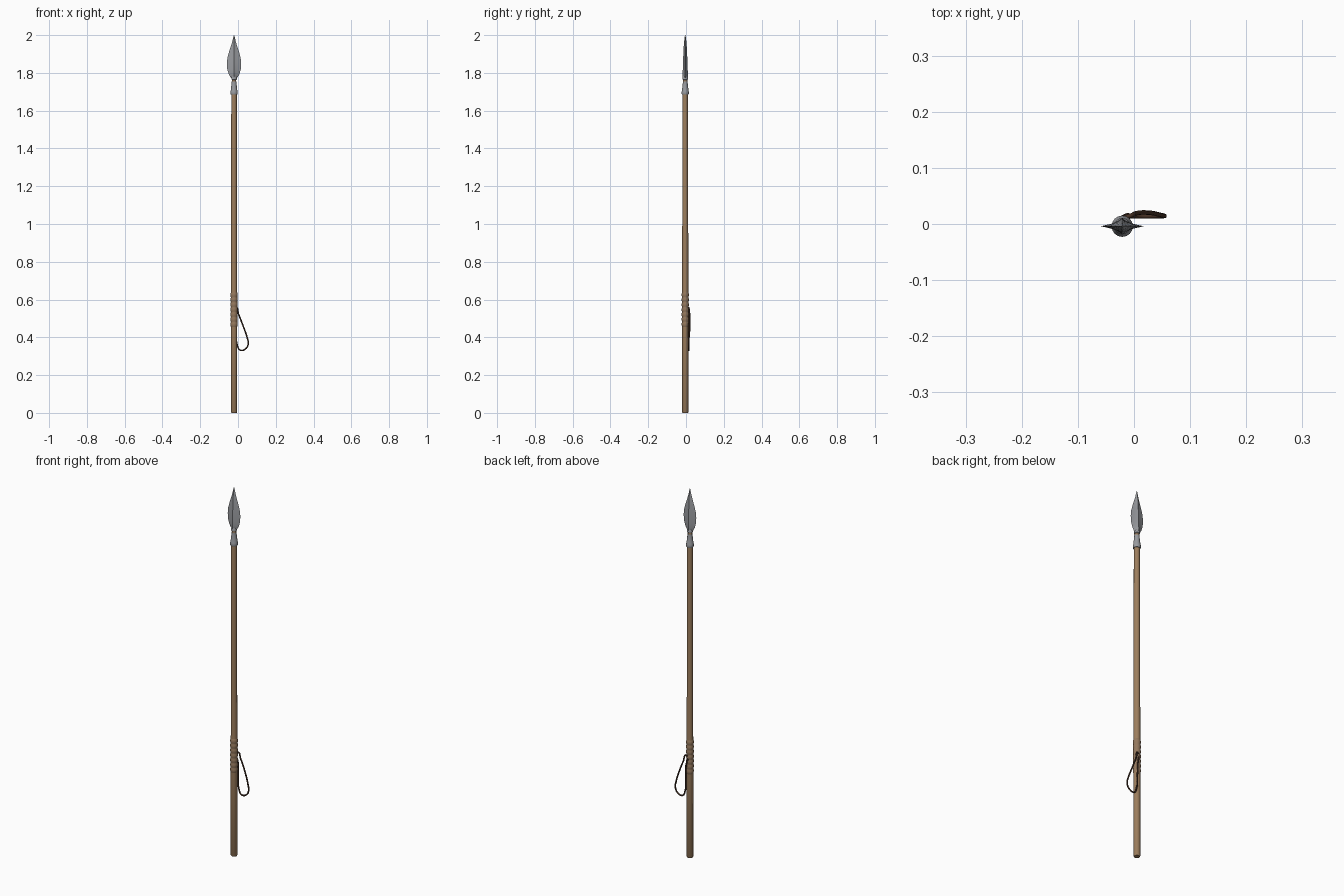
import bpy, bmesh, math
from mathutils import Vector

if "Cube" in bpy.data.objects:
    bpy.data.objects.remove(bpy.data.objects["Cube"])

CX, CY = -0.021, -0.004   # shaft axis


def material(name, rgb):
    m = bpy.data.materials.new(name)
    m.diffuse_color = (*rgb, 1)
    m.use_nodes = True
    m.node_tree.nodes["Principled BSDF"].inputs["Base Color"].default_value = m.diffuse_color
    return m


wood = material("wood", (0.34, 0.21, 0.11))
cord = material("cord", (0.30, 0.19, 0.11))
leather = material("leather", (0.06, 0.03, 0.018))
steel = material("steel", (0.32, 0.33, 0.35))


def loft(name, rings, mat, angle=40):
    """Skin a list of equal-length point rings and cap both ends."""
    bm = bmesh.new()
    vs = [[bm.verts.new(p) for p in ring] for ring in rings]
    n = len(rings[0])
    for a, b in zip(vs, vs[1:]):
        for i in range(n):
            j = (i + 1) % n
            bm.faces.new((a[i], a[j], b[j], b[i]))
    bm.faces.new(vs[0][::-1])
    bm.faces.new(vs[-1])
    me = bpy.data.meshes.new(name)
    bm.to_mesh(me)
    bm.free()
    me.materials.append(mat)
    ob = bpy.data.objects.new(name, me)
    bpy.context.collection.objects.link(ob)
    bpy.ops.object.select_all(action='DESELECT')
    ob.select_set(True)
    bpy.context.view_layer.objects.active = ob
    bpy.ops.object.shade_smooth_by_angle(angle=math.radians(angle))
    return ob


def turned(name, profile, mat, sides=16):
    """Round part from (z, radius) pairs about the shaft axis."""
    rings = [[(CX + r * math.cos(2 * math.pi * i / sides),
               CY + r * math.sin(2 * math.pi * i / sides), z)
              for i in range(sides)] for z, r in profile]
    return loft(name, rings, mat)


# Wooden shaft, slightly tapered
turned("shaft", [(0, 0.014), (0.004, 0.0165), (0.6, 0.0165), (1.2, 0.0155),
                 (1.7, 0.0145), (1.75, 0.012), (1.785, 0.010)], wood)

# Metal socket below the blade
turned("socket", [(1.685, 0.0175), (1.688, 0.019), (1.70, 0.019), (1.705, 0.0175),
                  (1.75, 0.0125), (1.755, 0.0125), (1.757, 0.010)], steel)
turned("blade_collar", [(1.762, 0.010), (1.766, 0.0145), (1.775, 0.0145), (1.785, 0.010)], steel)

# Leaf blade with a raised central ridge: (z, half width, half thickness)
blade = [(1.768, 0.011, 0.0135), (1.778, 0.020, 0.0145), (1.795, 0.029, 0.0140),
         (1.82, 0.036, 0.013), (1.85, 0.038, 0.012), (1.88, 0.035, 0.011),
         (1.91, 0.027, 0.0095), (1.94, 0.017, 0.008), (1.965, 0.0095, 0.006),
         (1.985, 0.005, 0.004), (2.0, 0.0008, 0.0008)]
section = [(1, 0), (0.45, 0.4), (0, 1), (-0.45, 0.4),
           (-1, 0), (-0.45, -0.4), (0, -1), (0.45, -0.4)]
loft("blade", [[(CX + u * w, CY + v * t, z) for u, v in section]
               for z, w, t in blade], steel, 30)

# Cord grip: a row of rounded wraps
grip = [(0.454, 0.016)]
wraps, z0, pitch = 7, 0.456, 0.026
for k in range(wraps):
    for f, r in ((0.08, 0.0172), (0.3, 0.0190), (0.7, 0.0190), (0.92, 0.0172)):
        grip.append((z0 + (k + f) * pitch, r))
grip.append((0.64, 0.016))
turned("grip_wrap", grip, cord)

# Leather wrist loop hanging from the grip
path = [(-0.012, 0.013, 0.557), (0.003, 0.019, 0.522), (0.028, 0.020, 0.458),
        (0.048, 0.016, 0.400), (0.054, 0.014, 0.365), (0.040, 0.014, 0.339),
        (0.012, 0.0135, 0.332), (-0.004, 0.0135, 0.360), (-0.009, 0.014, 0.43),
        (-0.011, 0.016, 0.50)]
cu = bpy.data.curves.new("wrist_loop", 'CURVE')
cu.dimensions = '3D'
cu.bevel_depth = 0.004
cu.bevel_resolution = 2
cu.resolution_u = 8
sp = cu.splines.new('BEZIER')
sp.bezier_points.add(len(path) - 1)
for bp, p in zip(sp.bezier_points, path):
    bp.co = Vector(p)
    bp.handle_left_type = bp.handle_right_type = 'AUTO'
sp.use_cyclic_u = True
cu.materials.append(leather)
bpy.context.collection.objects.link(bpy.data.objects.new("wrist_loop", cu))
